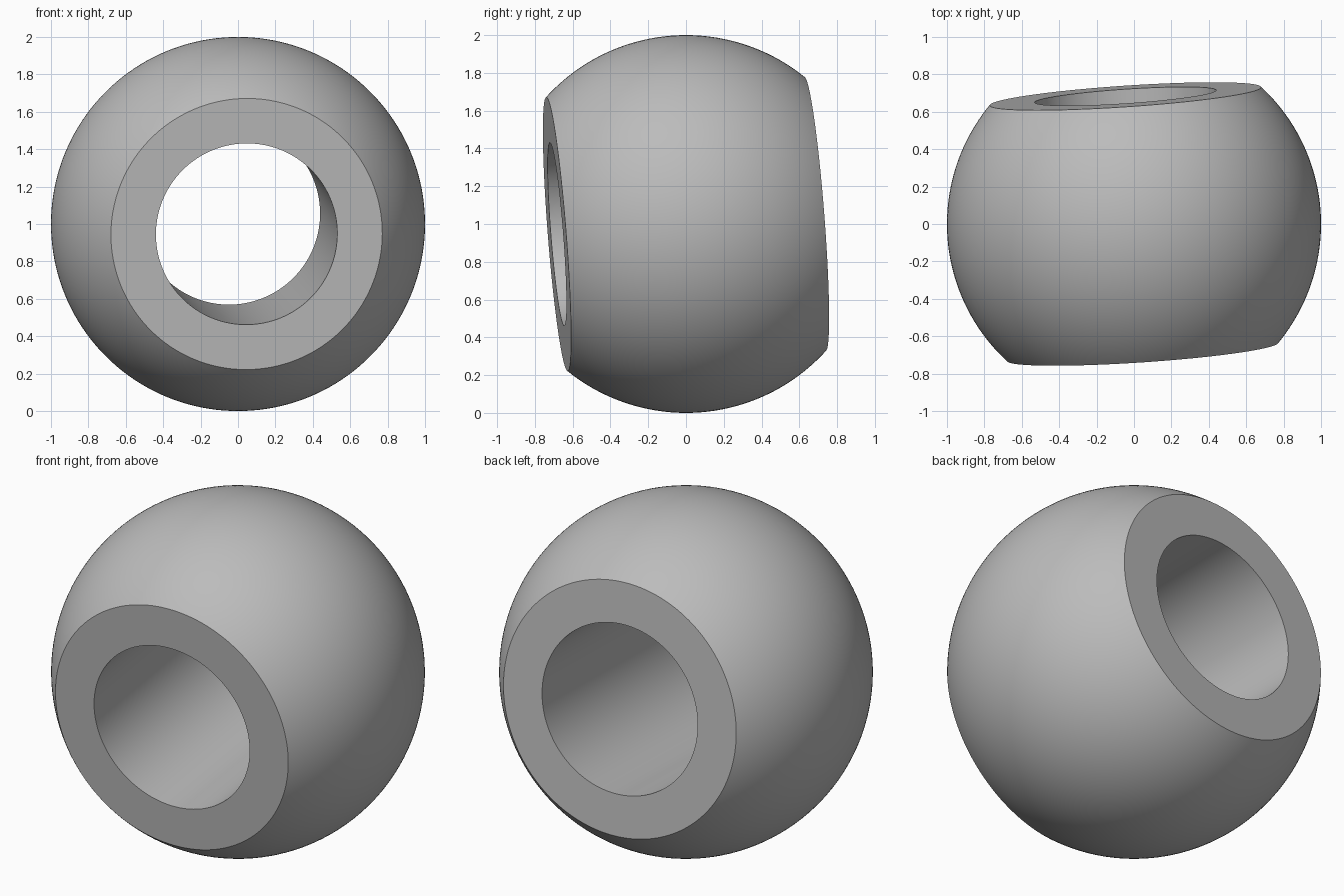
import bpy, bmesh, math
from mathutils import Vector, Matrix

cube = bpy.data.objects.get("Cube")
if cube:
    bpy.data.objects.remove(cube, do_unlink=True)

RADIUS = 1.0
BORE = 0.486
AXIS = Vector((0.046, -0.683, -0.0535))   # centre of the front flat, from the ball centre
HALF = AXIS.length
SEGMENTS, RINGS = 160, 64

# Plain grey material
grey = bpy.data.materials.new("satin_grey")
grey.use_nodes = True
colour = (0.5, 0.5, 0.5, 1)
grey.diffuse_color = colour
grey.node_tree.nodes["Principled BSDF"].inputs["Base Color"].default_value = colour

# Closed profile: spherical outside, flat ends and a straight bore
limit = math.asin(HALF / RADIUS)
angles = [limit * (2 * i / RINGS - 1) for i in range(RINGS + 1)]
profile = [(RADIUS * math.cos(a), RADIUS * math.sin(a)) for a in angles]
profile += [(BORE, HALF), (BORE, -HALF)]

# Revolve the profile around its axis
bm = bmesh.new()
verts = [bm.verts.new((r, 0, h)) for r, h in profile]
edges = [bm.edges.new((v, verts[(i + 1) % len(verts)])) for i, v in enumerate(verts)]
bmesh.ops.spin(bm, geom=verts + edges, cent=(0, 0, 0), axis=(0, 0, 1),
               angle=math.tau, steps=SEGMENTS, use_merge=True)
bmesh.ops.remove_doubles(bm, verts=bm.verts, dist=0.0001)
bmesh.ops.recalc_face_normals(bm, faces=bm.faces)

# Tilt the bore and stand the ball on the ground
tilt = AXIS.to_track_quat('Z', 'Y').to_matrix().to_4x4()
bm.transform(Matrix.Translation((0, 0, RADIUS)) @ tilt)

mesh = bpy.data.meshes.new("bored_ball")
bm.to_mesh(mesh)
bm.free()
mesh.materials.append(grey)
ball = bpy.data.objects.new("bored_ball", mesh)
bpy.context.collection.objects.link(ball)

# Smooth surfaces with crisp rims
bpy.ops.object.select_all(action='DESELECT')
ball.select_set(True)
bpy.context.view_layer.objects.active = ball
bpy.ops.object.shade_smooth_by_angle(angle=math.radians(30))
